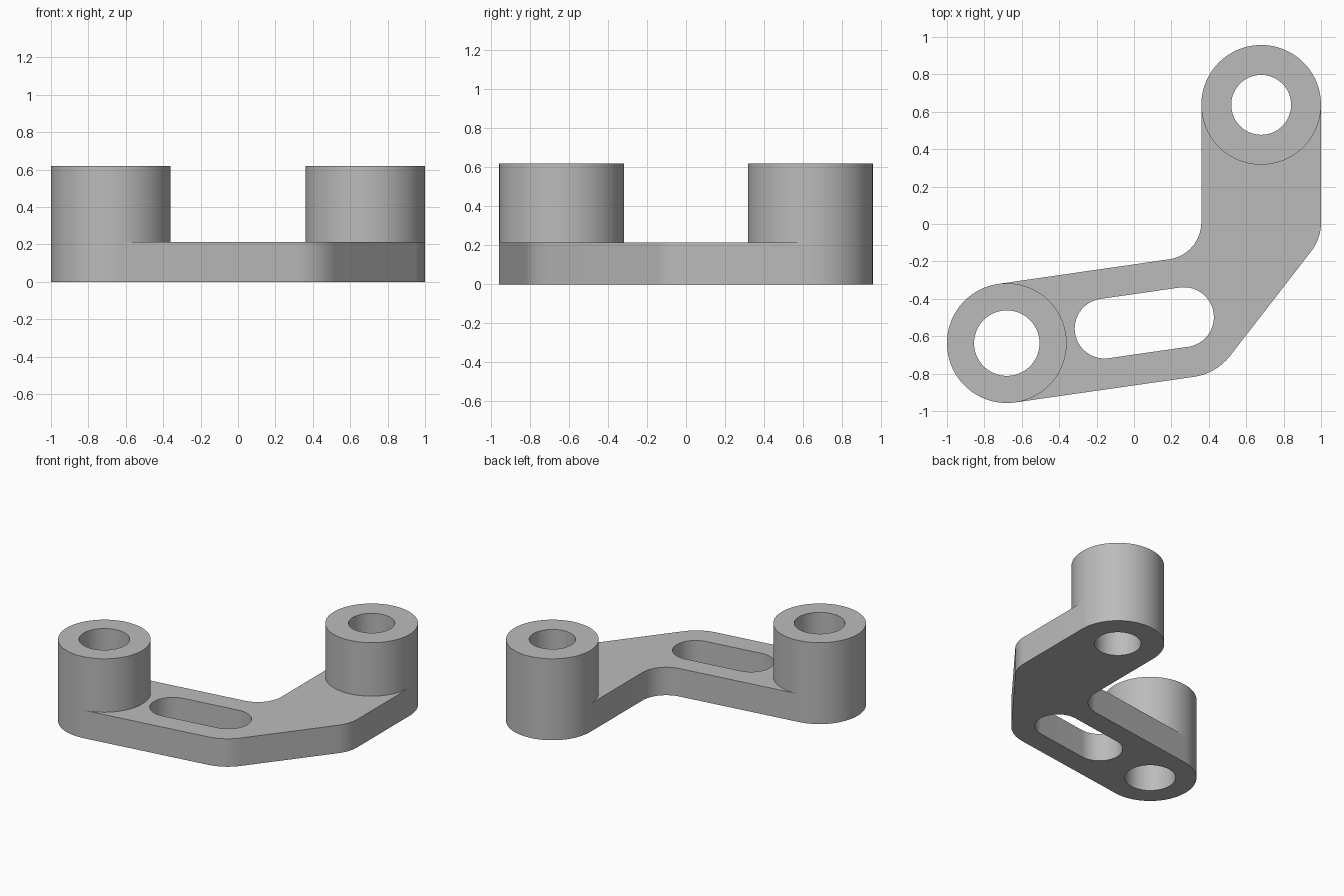
import bpy, bmesh, math
from mathutils import Vector

if "Cube" in bpy.data.objects:
    bpy.data.objects.remove(bpy.data.objects["Cube"])

GREY = 0.5
metal = bpy.data.materials.new("grey metal")
metal.use_nodes = True
metal.diffuse_color = (GREY, GREY, GREY, 1)
metal.node_tree.nodes["Principled BSDF"].inputs["Base Color"].default_value = (GREY, GREY, GREY, 1)

PLATE_TOP, BOSS_TOP, BOSS_R = 0.213, 0.62, 0.32
LEFT_BOSS = Vector((0.68, 0.637))
RIGHT_BOSS = -LEFT_BOSS
TILT = math.radians(8.2)


def arc(c, r, start, sweep, steps=48):
    """Points on an arc, ends included."""
    return [Vector((c[0] + r * math.cos(start + sweep * i / steps),
                    c[1] + r * math.sin(start + sweep * i / steps)))
            for i in range(steps + 1)]


def circle(c, r):
    return arc(c, r, 0, 2 * math.pi, 96)[:-1]


def fillet(before, corner, after, r, steps=14):
    """Round the corner between two straight edges."""
    corner = Vector(corner)
    u = (Vector(before) - corner).normalized()
    v = (Vector(after) - corner).normalized()
    half = u.angle(v) / 2
    c = corner + (u + v).normalized() * r / math.sin(half)
    p = corner + u * r / math.tan(half) - c
    q = corner + v * r / math.tan(half) - c
    a = math.atan2(p.y, p.x)
    sweep = math.remainder(math.atan2(q.y, q.x) - a, 2 * math.pi)
    return arc(c, r, a, sweep, steps)


def extrude_loops(name, loops, z0, z1):
    """Fill an outline with its holes and extrude it upward."""
    bm = bmesh.new()
    edges = []
    for loop in loops:
        vs = [bm.verts.new((p.x, p.y, z0)) for p in loop]
        edges += [bm.edges.new((vs[i - 1], vs[i])) for i in range(len(vs))]
    bmesh.ops.triangle_fill(bm, edges=edges, use_beauty=True)
    top = bmesh.ops.extrude_face_region(bm, geom=bm.faces[:], use_keep_orig=True)["geom"]
    for v in top:
        if isinstance(v, bmesh.types.BMVert):
            v.co.z = z1
    bmesh.ops.recalc_face_normals(bm, faces=bm.faces[:])
    mesh = bpy.data.meshes.new(name)
    bm.to_mesh(mesh)
    bm.free()
    mesh.materials.append(metal)
    ob = bpy.data.objects.new(name, mesh)
    bpy.context.collection.objects.link(ob)
    bpy.ops.object.select_all(action="DESELECT")
    ob.select_set(True)
    bpy.context.view_layer.objects.active = ob
    bpy.ops.object.shade_smooth_by_angle(angle=math.radians(30))
    return ob


# Bent arm outline: two round ends joined by straight edges and fillets
right_end = arc(RIGHT_BOSS, BOSS_R, math.pi / 2 + TILT, math.pi)
left_end = arc(LEFT_BOSS, BOSS_R, 0, math.pi)
front_corner, side_corner, inner_corner = (0.44, -0.80), (1.0, -0.078), (0.36, -0.164)
outline = (right_end
           + fillet(right_end[-1], front_corner, side_corner, 0.3)
           + fillet(front_corner, side_corner, left_end[0], 0.25)
           + left_end
           + fillet(left_end[-1], inner_corner, right_end[0], 0.2))

# Slot through the front arm
slot = (arc((-0.157, -0.559), 0.16, math.pi / 2 + TILT, math.pi, 32)
        + arc((0.267, -0.498), 0.16, -math.pi / 2 + TILT, math.pi, 32))

right_hole = circle(RIGHT_BOSS, 0.175)
left_hole = circle(LEFT_BOSS, 0.16)

extrude_loops("arm_plate", [outline, slot, right_hole, left_hole], 0, PLATE_TOP)

# Hollow bosses standing on the plate
extrude_loops("right_boss", [circle(RIGHT_BOSS, BOSS_R), right_hole], PLATE_TOP, BOSS_TOP)
extrude_loops("left_boss", [circle(LEFT_BOSS, BOSS_R), left_hole], PLATE_TOP, BOSS_TOP)
